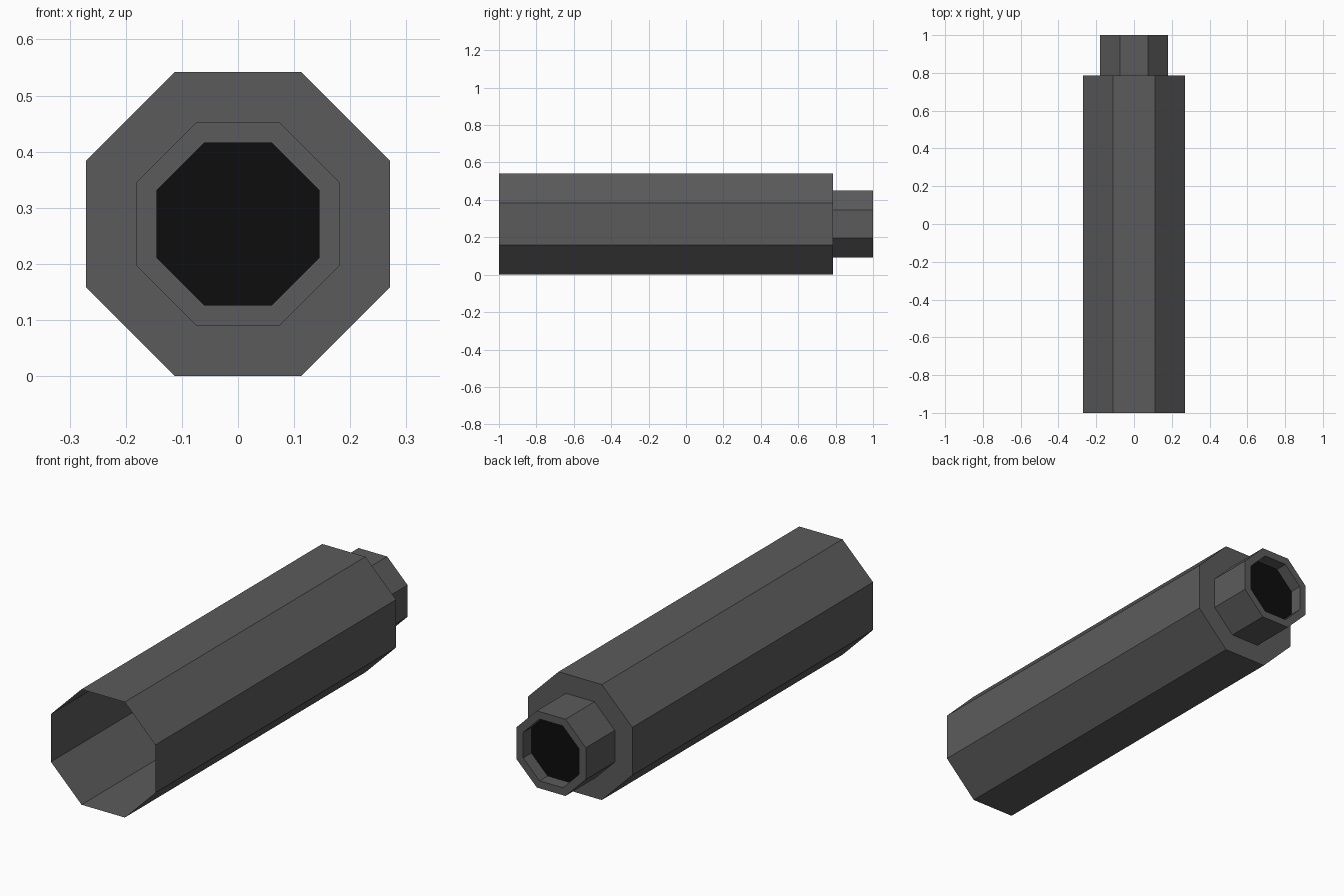
import bpy, bmesh, math

if "Cube" in bpy.data.objects:
    bpy.data.objects.remove(bpy.data.objects["Cube"])

CENTRE_Z = 0.271


def material(name, value):
    mat = bpy.data.materials.new(name)
    mat.diffuse_color = (value, value, value, 1)
    mat.use_nodes = True
    mat.node_tree.nodes["Principled BSDF"].inputs["Base Color"].default_value = mat.diffuse_color
    return mat


def octagon_shell(name, profile, mat, cap=False):
    """Sweep (apothem, y) steps round the y axis with eight flat sides."""
    bm = bmesh.new()
    rings = []
    for apothem, y in profile:
        r = apothem / math.cos(math.pi / 8)
        angles = [math.pi / 8 + i * math.pi / 4 for i in range(8)]
        rings.append([bm.verts.new((r * math.cos(a), y, CENTRE_Z + r * math.sin(a)))
                      for a in angles])
    for a, b in zip(rings, rings[1:]):
        for i in range(8):
            j = (i + 1) % 8
            bm.faces.new((a[i], b[i], b[j], a[j]))
    if cap:
        bm.faces.new(list(reversed(rings[-1])))
    mesh = bpy.data.meshes.new(name)
    bm.to_mesh(mesh)
    bm.free()
    mesh.materials.append(mat)
    obj = bpy.data.objects.new(name, mesh)
    bpy.context.collection.objects.link(obj)
    return obj


grey = material("dark_grey", 0.105)
black = material("black", 0.004)

# Thin-walled tube, open at the front, with a shoulder at the back
octagon_shell("tube_body", [(0.271, -1.0), (0.271, 0.785), (0.18, 0.785)], grey)
# Narrow neck with a rim that turns in to a shallow recess
octagon_shell("neck", [(0.18, 0.785), (0.18, 1.0), (0.145, 1.0), (0.145, 0.94)], grey)
# Dark plate closing the bore
octagon_shell("bore_plate", [(0.145, 0.94)], black, cap=True)
